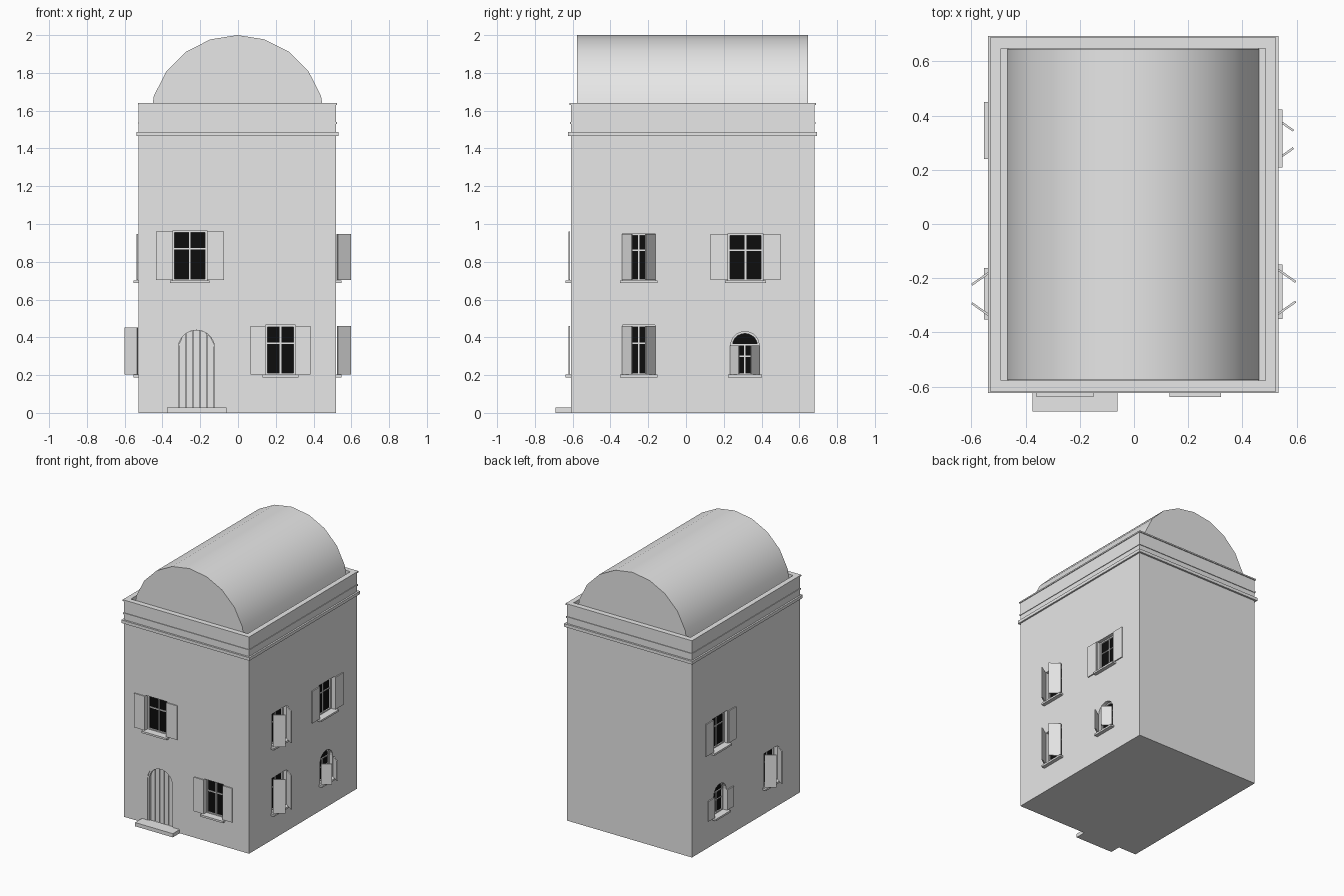
import bpy, bmesh
from math import sin, cos, pi, radians, atan2, sqrt
from mathutils import Matrix, Vector

cube = bpy.data.objects.get("Cube")
if cube:
    bpy.data.objects.remove(cube, do_unlink=True)


def material(name, value):
    m = bpy.data.materials.new(name)
    m.use_nodes = True
    colour = (value, value, value, 1)
    m.diffuse_color = colour
    m.node_tree.nodes["Principled BSDF"].inputs["Base Color"].default_value = colour
    return m


PLASTER = material("pale grey plaster", 0.8)
GLASS = material("black glass", 0.004)
FLAT = Matrix.Rotation(pi / 2, 4, "X")  # depth becomes height


def finish(name, bm, frame, mat):
    bmesh.ops.recalc_face_normals(bm, faces=bm.faces)
    mesh = bpy.data.meshes.new(name)
    bm.to_mesh(mesh)
    bm.free()
    mesh.transform(frame)
    mesh.materials.append(mat)
    ob = bpy.data.objects.new(name, mesh)
    bpy.context.collection.objects.link(ob)
    return ob


def prism(name, pts, d0, d1, frame=Matrix(), mat=PLASTER):
    """Extrude a (u, z) outline from depth d0 to d1."""
    bm = bmesh.new()
    a, b = [[bm.verts.new((u, d, z)) for u, z in pts] for d in (d0, d1)]
    bm.faces.new(a)
    bm.faces.new(b)
    for i in range(len(pts)):
        bm.faces.new((a[i - 1], a[i], b[i], b[i - 1]))
    return finish(name, bm, frame, mat)


def ring(name, outer, inner, d0, d1, frame=Matrix(), mat=PLASTER):
    """Hollow band between two outlines."""
    bm = bmesh.new()
    loops = [[bm.verts.new((u, d, z)) for u, z in pts]
             for pts, d in ((outer, d0), (outer, d1), (inner, d1), (inner, d0))]
    for k in range(4):
        p, q = loops[k - 1], loops[k]
        for i in range(len(outer)):
            bm.faces.new((p[i - 1], p[i], q[i], q[i - 1]))
    return finish(name, bm, frame, mat)


def rect(u0, u1, z0, z1):
    return [(u0, z0), (u1, z0), (u1, z1), (u0, z1)]


def arch(w, z0, spring, top):
    h = w / 2
    curve = [(h * cos(pi * i / 10), spring + (top - spring) * sin(pi * i / 10)) for i in range(11)]
    return [(-h, z0), (h, z0)] + curve


def plan(hx, hy):
    return rect(CX - hx, CX + hx, -CY - hy, -CY + hy)


# House body and wall frames
CX, CY, HX, HY = -0.003, 0.035, 0.5225, 0.645
walls = prism("house_walls", plan(HX, HY), 0, 1.535, FLAT)
SIDES = {
    "front": Matrix.Translation((0, CY - HY, 0)),
    "right": Matrix.Translation((CX + HX, 0, 0)) @ Matrix.Rotation(pi / 2, 4, "Z"),
    "left": Matrix.Translation((CX - HX, 0, 0)) @ Matrix.Rotation(-pi / 2, 4, "Z"),
}
cutters = []


def window(label, side, u, z0, z1, w, swing, spring=None):
    frame = SIDES[side] @ Matrix.Translation((u, 0, 0))
    h, t = w / 2, 0.01
    if spring:
        outer = arch(w, z0, spring, z1)
        inner = arch(w - 2 * t, z0 + t, spring, z1 - t)
    else:
        outer = rect(-h, h, z0, z1)
        inner = rect(t - h, h - t, z0 + t, z1 - t)
    cutters.append(prism("recess", outer, -0.02, 0.045, frame))
    prism(label + "_glass", outer, 0.036, 0.044, frame, GLASS)
    ring(label + "_frame", outer, inner, 0.026, 0.0445, frame)
    # Glazing bars
    bar = spring or z0 + 0.64 * (z1 - z0)
    prism(label + "_upright_bar", rect(-0.004, 0.004, z0, spring or z1), 0.029, 0.04, frame)
    prism(label + "_cross_bar", rect(-h, h, bar - 0.004, bar + 0.004), 0.03, 0.04, frame)
    if spring:
        low = (z0 + spring) / 2 + 0.02
        prism(label + "_low_bar", rect(-h, h, low - 0.003, low + 0.003), 0.03, 0.04, frame)
    # Sill
    prism(label + "_sill", rect(-h - 0.015, h + 0.015, z0 - 0.012, z0 + 0.002), -0.028, 0.03, frame)
    # Pair of hinged shutters
    for s, hand in ((-1, "a"), (1, "b")):
        a = radians(swing)
        hinge = frame @ Matrix.Translation((s * h, -0.007, 0))
        hinge = hinge @ Matrix.Rotation(atan2(-sin(a), -s * cos(a)), 4, "Z")
        prism(label + "_shutter_" + hand, rect(0, h, z0 + 0.004, (spring or z1) - 0.004),
              -0.004, 0.004, hinge)


AJAR, OPEN = 55, 180
window("front_upper_window", "front", -0.255, 0.70, 0.965, 0.18, OPEN)
window("front_lower_window", "front", 0.225, 0.20, 0.465, 0.16, OPEN)
window("right_upper_front_window", "right", -0.25, 0.70, 0.95, 0.17, AJAR)
window("right_lower_front_window", "right", -0.25, 0.20, 0.465, 0.17, AJAR)
window("right_upper_back_window", "right", 0.315, 0.70, 0.95, 0.185, OPEN)
window("right_arched_window", "right", 0.312, 0.20, 0.43, 0.15, AJAR, 0.36)
window("left_lower_front_window", "left", 0.258, 0.20, 0.455, 0.16, AJAR)
window("left_upper_back_window", "left", -0.345, 0.70, 0.95, 0.18, OPEN)
window("left_arched_window", "left", -0.345, 0.20, 0.43, 0.15, OPEN, 0.36)

# Arched plank door with its frame and step
door = SIDES["front"] @ Matrix.Translation((-0.22, 0, 0))
W, SPRING, TOP = 0.215, 0.345, 0.45
opening = arch(W, 0.025, SPRING, TOP)
cutters.append(prism("recess", opening, -0.02, 0.04, door))
prism("door_backing", opening, 0.026, 0.039, door)
ring("door_frame", opening, arch(W - 0.024, 0.025, SPRING, TOP - 0.012), 0.004, 0.038, door)
inner_w, planks = W - 0.026, 5
for i in range(planks):
    u0 = inner_w * (i / planks - 0.5) + 0.002
    u1 = inner_w * ((i + 1) / planks - 0.5) - 0.002
    rise = [SPRING + (TOP - SPRING - 0.013) * sqrt(1 - (2 * u / inner_w) ** 2) for u in (u1, (u0 + u1) / 2, u0)]
    outline = [(u0, 0.025), (u1, 0.025), (u1, rise[0]), ((u0 + u1) / 2, rise[1]), (u0, rise[2])]
    prism("door_plank_%d" % (i + 1), outline, 0.016, 0.03, door)
prism("door_step", rect(-0.375, -0.06, 0, 0.028), -0.692, CY - HY + 0.005)

# Cut the recesses into the walls
for cutter in cutters:
    cutter.hide_render = True
    mod = walls.modifiers.new("recess", "BOOLEAN")
    mod.operation = "DIFFERENCE"
    mod.solver = "EXACT"
    mod.object = cutter
bpy.context.view_layer.update()
cut = bpy.data.meshes.new_from_object(walls.evaluated_get(bpy.context.evaluated_depsgraph_get()))
walls.modifiers.clear()
walls.data = cut
for cutter in cutters:
    bpy.data.objects.remove(cutter, do_unlink=True)

# Cornice and parapet
prism("cornice", plan(0.535, 0.659), 1.465, 1.488, FLAT)
prism("roof_deck", plan(0.527, 0.65), 1.53, 1.541, FLAT)
ring("parapet", plan(HX, HY), plan(0.488, 0.612), 1.535, 1.632, FLAT)
ring("parapet_lip", plan(0.5275, 0.652), plan(0.488, 0.612), 1.63, 1.64, FLAT)

# Barrel vault roof
R, BASE = 0.465, 1.535
arc = [(CX + R * cos(pi * i / 10), BASE + R * sin(pi * i / 10)) for i in range(11)]
roof = prism("barrel_roof", arc, -0.576, 0.645)
bpy.ops.object.select_all(action="DESELECT")
roof.select_set(True)
bpy.context.view_layer.objects.active = roof
bpy.ops.object.shade_smooth_by_angle(angle=radians(35))
